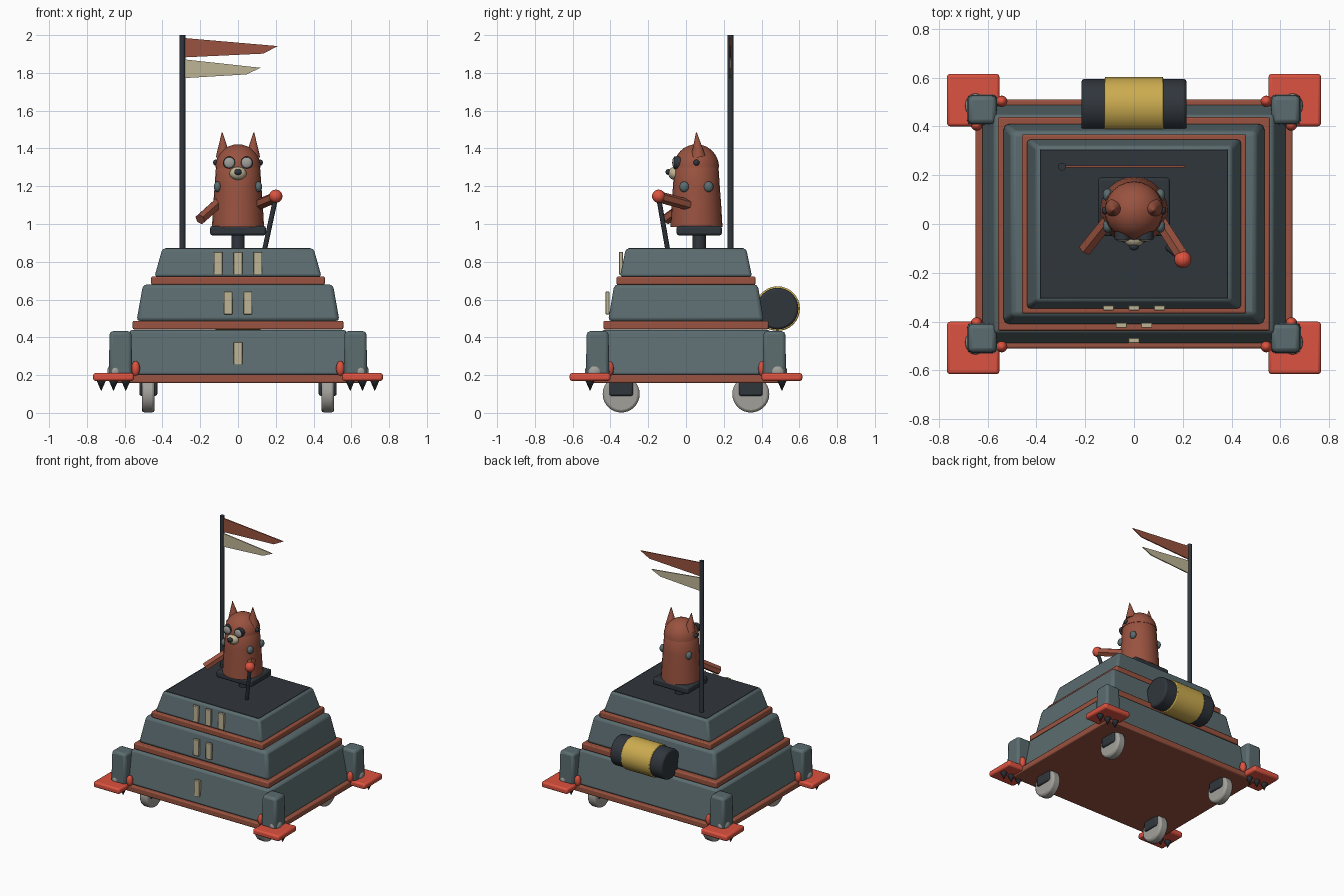
import bpy, bmesh, math
from mathutils import Vector

cube = bpy.data.objects.get("Cube")
if cube:
    bpy.data.objects.remove(cube, do_unlink=True)


def material(name, r, g, b):
    m = bpy.data.materials.new(name)
    m.use_nodes = True
    m.diffuse_color = (r, g, b, 1)
    m.node_tree.nodes["Principled BSDF"].inputs["Base Color"].default_value = (r, g, b, 1)
    return m


TEAL = material("slate teal", .105, .15, .16)
RUST = material("rust", .32, .085, .05)
RED = material("bright red", .72, .085, .05)
DARK = material("charcoal", .03, .037, .046)
CREAM = material("cream", .52, .46, .30)
GREY = material("warm grey", .36, .35, .32)
YELLOW = material("mustard", .60, .41, .08)


def finish(name, bm, mat, smooth=True, bevel=0, segments=2):
    mesh = bpy.data.meshes.new(name)
    bmesh.ops.recalc_face_normals(bm, faces=bm.faces)
    bm.to_mesh(mesh)
    bm.free()
    mesh.materials.append(mat)
    ob = bpy.data.objects.new(name, mesh)
    bpy.context.collection.objects.link(ob)
    if bevel:
        mod = ob.modifiers.new("Bevel", 'BEVEL')
        mod.width, mod.segments = bevel, segments
    if smooth:
        bpy.ops.object.select_all(action='DESELECT')
        ob.select_set(True)
        bpy.context.view_layer.objects.active = ob
        bpy.ops.object.shade_smooth_by_angle(angle=math.radians(35))
    return ob


def block(name, mat, center, size, taper=(1, 1), bevel=.008):
    """Box whose top can be narrowed."""
    bm = bmesh.new()
    bmesh.ops.create_cube(bm, size=1)
    for v in bm.verts:
        if v.co.z > 0:
            v.co.x *= taper[0]
            v.co.y *= taper[1]
        v.co = Vector([a * s + c for a, s, c in zip(v.co, size, center)])
    return finish(name, bm, mat, bevel=bevel)


def rod(name, mat, a, b, r1, r2=None, sides=24, bevel=0):
    """Cylinder or cone running from a to b."""
    a, b = Vector(a), Vector(b)
    bm = bmesh.new()
    bmesh.ops.create_cone(bm, cap_ends=True, segments=sides, radius1=r1,
                          radius2=r1 if r2 is None else r2, depth=(b - a).length)
    turn = (b - a).to_track_quat('Z', 'Y')
    for v in bm.verts:
        v.co = turn @ v.co + (a + b) / 2
    return finish(name, bm, mat, bevel=bevel)


def ball(name, mat, center, radii):
    bm = bmesh.new()
    bmesh.ops.create_uvsphere(bm, u_segments=20, v_segments=12, radius=1)
    for v in bm.verts:
        v.co = Vector([a * s + c for a, s, c in zip(v.co, radii, center)])
    return finish(name, bm, mat)


def lathe(name, mat, profile, center, sides=24):
    """Closed solid turned around a vertical axis."""
    bm = bmesh.new()
    rings = []
    for r, z in profile:
        rings.append([bm.verts.new((center[0] + r * math.cos(math.tau * i / sides),
                                    center[1] + r * math.sin(math.tau * i / sides), z))
                      for i in range(sides)])
    for low, high in zip(rings, rings[1:]):
        for i in range(sides):
            j = (i + 1) % sides
            bm.faces.new((low[i], low[j], high[j], high[i]))
    bm.faces.new(rings[0])
    bm.faces.new(rings[-1])
    return finish(name, bm, mat)


def pennant(name, mat, outline, y=.235, thick=.008):
    bm = bmesh.new()
    face = bm.faces.new([bm.verts.new((x, y - thick / 2, z)) for x, z in outline])
    out = bmesh.ops.extrude_face_region(bm, geom=[face])
    for v in out["geom"]:
        if isinstance(v, bmesh.types.BMVert):
            v.co.y += thick
    return finish(name, bm, mat, smooth=False)


# Stepped hull: rust trims under tapering tiers
block("base_trim", RUST, (0, 0, .18), (1.3, 1.02, .045))
block("lower_tier", TEAL, (0, 0, .32), (1.25, .98, .24), (.915, .91), .015)
block("middle_trim", RUST, (0, 0, .465), (1.115, .875, .045))
block("middle_tier", TEAL, (0, 0, .583), (1.075, .825, .195), (.935, .92), .02)
block("upper_trim", RUST, (0, 0, .7), (.92, .735, .045))
block("upper_tier", TEAL, (0, 0, .795), (.885, .70, .15), (.905, .91), .015)
block("deck", DARK, (0, 0, .869), (.77, .61, .008), bevel=.002)

# Window slots on the front of each tier
for tier, (y, z, xs) in enumerate([(-.478, .315, (0,)), (-.415, .582, (-.052, .052)),
                                   (-.344, .792, (-.105, 0, .105))]):
    for n, x in enumerate(xs):
        block(f"window_{tier}_{n}", CREAM, (x, y, z), (.045, .02, .12), bevel=.003)

# Corner feet, posts, pins, spikes and wheels
for sx, side in ((1, "left"), (-1, "right")):
    for sy, end in ((-1, "front"), (1, "back")):
        tag = f"{end}_{side}"
        block("foot_" + tag, RED, (sx * .659, sy * .508, .19), (.215, .215, .042), bevel=.012)
        block("post_" + tag, TEAL, (sx * .622, sy * .468, .315), (.125, .125, .235), (.92, .92), .018)
        ball("post_joint_" + tag, GREY, (sx * .65, sy * .485, .22), (.042, .05, .045))
        ball("pin_a_" + tag, RED, (sx * .542, sy * .503, .235), (.023, .023, .04))
        ball("pin_b_" + tag, RED, (sx * .645, sy * .405, .235), (.023, .023, .04))
        for n in (-1, 0, 1):
            x = sx * .659 + n * .065
            rod(f"spike_{tag}_{n + 1}", DARK, (x, sy * .508, .172), (x, sy * .508, .115), .025, 0, 12)
        x, y = sx * .475, sy * .343
        rod("wheel_" + tag, GREY, (x - .034, y, .1), (x + .034, y, .1), .098, sides=32, bevel=.014)
        block("wheel_bracket_" + tag, DARK, (x, y, .13), (.095, .125, .08), bevel=.01)

# Tank on the back
rod("tank", DARK, (-.215, .485, .552), (.215, .485, .552), .11, sides=32, bevel=.012)
rod("tank_band", YELLOW, (-.12, .485, .552), (.12, .485, .552), .118, sides=32, bevel=.006)

# Pole with two pennants
rod("flag_pole", DARK, (-.295, .235, .865), (-.295, .235, 2), .016, sides=16)
pennant("upper_pennant", RUST, [(-.29, 1.985), (.21, 1.942), (.135, 1.902), (-.29, 1.882)])
pennant("lower_pennant", CREAM, [(-.29, 1.872), (.12, 1.827), (.045, 1.792), (-.29, 1.772)])

# Swivel seat
rod("seat_stem", DARK, (0, .07, .865), (0, .07, .95), .035)
block("seat", DARK, (0, .07, .965), (.295, .24, .05), bevel=.012)

# Animal driver
CY = .055
lathe("driver_body", RUST, [(.138, .985), (.132, 1.09), (.124, 1.2), (.117, 1.3), (.09, 1.34)], (0, CY))
dome = [(.12 * math.cos(a * math.pi / 16), 1.3 + .122 * math.sin(a * math.pi / 16)) for a in range(8)]
lathe("driver_head", RUST, dome + [(.004, 1.422)], (0, CY))
ball("muzzle", CREAM, (0, -.058, 1.268), (.045, .036, .035))
ball("nose", DARK, (0, -.092, 1.275), (.02, .016, .016))
for s, side in ((1, "left"), (-1, "right")):
    rod("ear_" + side, RUST, (s * .078, CY + .01, 1.355), (s * .084, CY, 1.485), .04, .002, 16)
    rod("goggle_rim_" + side, DARK, (s * .046, -.03, 1.325), (s * .046, -.064, 1.325), .033)
    ball("goggle_lens_" + side, GREY, (s * .046, -.06, 1.325), (.03, .013, .03))
    ball("goggle_knob_" + side, DARK, (s * .118, CY, 1.325), (.014, .016, .016))
    for n, dy in enumerate((-.064, .064)):
        ball(f"patch_{side}_{n}", TEAL, (s * .108, CY + dy, 1.197), (.02, .026, .028))
rod("right_arm", RUST, (-.1, .02, 1.115), (-.2, -.105, 1.025), .03, sides=6)
rod("left_arm", RUST, (.1, .02, 1.1), (.197, -.13, 1.14), .03, sides=6)

# Control lever
rod("lever", DARK, (.142, -.098, .87), (.2, -.145, 1.14), .013, sides=12)
ball("lever_knob", RED, (.2, -.145, 1.147), (.035, .035, .035))
